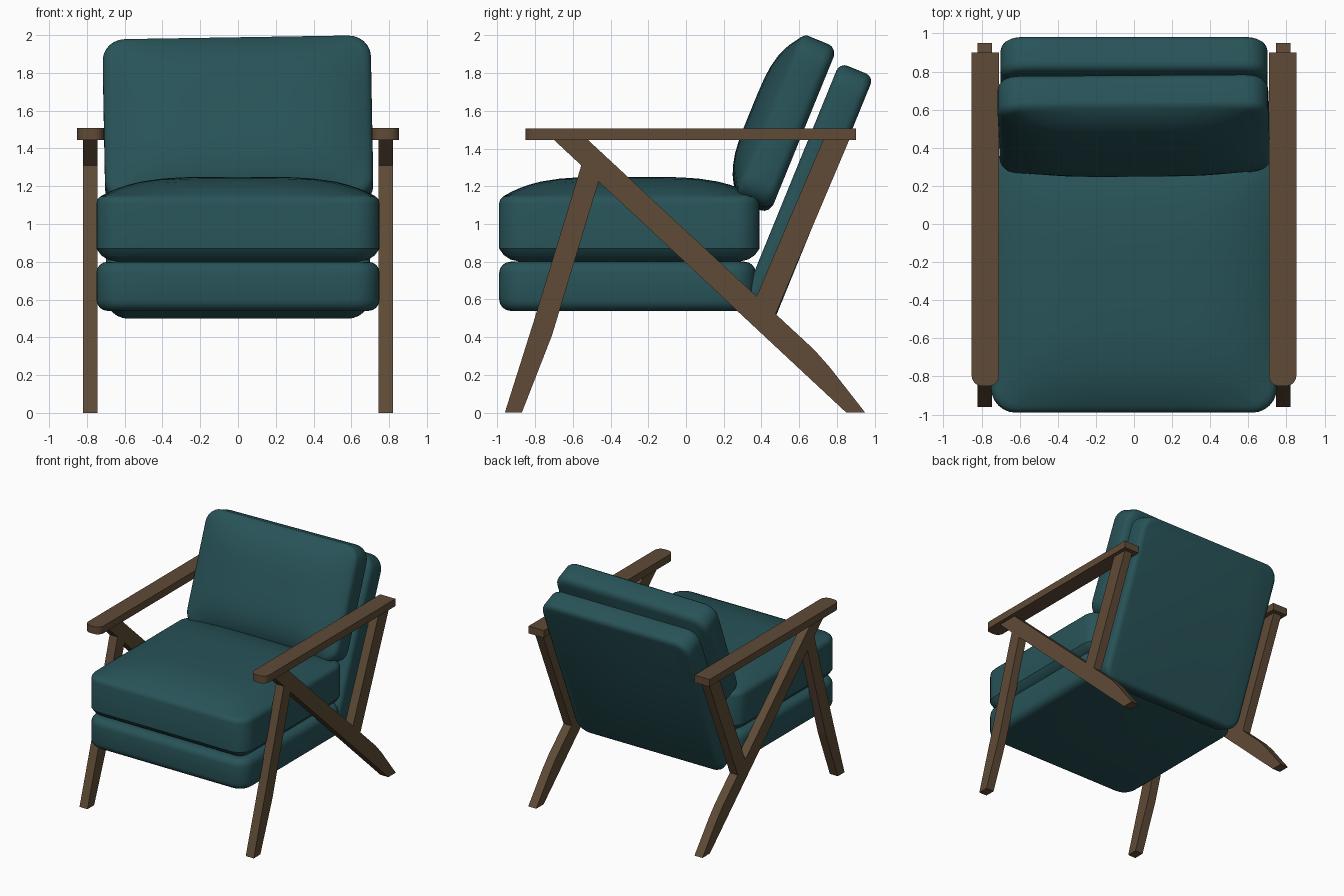
import bpy, bmesh, math
from mathutils import Matrix, Vector

cube = bpy.data.objects.get("Cube")
if cube:
    bpy.data.objects.remove(cube, do_unlink=True)


def material(name, rgb):
    m = bpy.data.materials.new(name)
    m.use_nodes = True
    m.diffuse_color = (*rgb, 1)
    bsdf = next(n for n in m.node_tree.nodes if n.type == "BSDF_PRINCIPLED")
    bsdf.inputs["Base Color"].default_value = (*rgb, 1)
    bsdf.inputs["Roughness"].default_value = 0.7
    return m


TEAL = material("teal fabric", (0.021, 0.087, 0.098))
WOOD = material("brown wood", (0.115, 0.070, 0.038))


def finish(name, bm, mat, smooth_angle=None):
    bmesh.ops.recalc_face_normals(bm, faces=bm.faces)
    mesh = bpy.data.meshes.new(name)
    bm.to_mesh(mesh)
    bm.free()
    mesh.materials.append(mat)
    ob = bpy.data.objects.new(name, mesh)
    bpy.context.collection.objects.link(ob)
    if smooth_angle:
        bpy.ops.object.select_all(action="DESELECT")
        ob.select_set(True)
        bpy.context.view_layer.objects.active = ob
        bpy.ops.object.shade_smooth_by_angle(angle=math.radians(smooth_angle))
    return ob


def rounded_rect(hw, hd, r, arc=6, side=8):
    """Outline points, with each straight side subdivided."""
    pts = []
    for k, (sx, sy) in enumerate([(1, 1), (-1, 1), (-1, -1), (1, -1)]):
        for i in range(arc + 1):
            a = math.pi / 2 * (k + i / arc)
            pts.append(Vector((sx * (hw - r) + r * math.cos(a),
                               sy * (hd - r) + r * math.sin(a))))
    out = []
    for i, p in enumerate(pts):
        out.append(p)
        if i % (arc + 1) == arc:
            q = pts[(i + 1) % len(pts)]
            out += [p.lerp(q, j / side) for j in range(1, side)]
    return out


def cushion(name, hw, hd, r, profile, crown, matrix):
    """Loft a rounded rectangle through (inset, height) steps, then crown the top."""
    bm = bmesh.new()
    rings = []
    for inset, z in profile:
        outline = rounded_rect(hw - inset, hd - inset, max(r - inset, 0.03))
        rings.append([bm.verts.new((p.x, p.y, z)) for p in outline])
    inset, top = profile[-1]
    outline = rounded_rect(hw - inset, hd - inset, max(r - inset, 0.03))
    for s in (0.97, 0.93, 0.88, 0.8, 0.7, 0.55, 0.4, 0.2):
        ring = []
        for p in outline:
            fx, fy = s * p.x / (hw - inset), s * p.y / (hd - inset)
            z = top + crown * (1 - fx ** 4) * (1 - fy ** 4)
            ring.append(bm.verts.new((p.x * s, p.y * s, z)))
        rings.append(ring)
    for a, b in zip(rings, rings[1:]):
        for i in range(len(a)):
            j = (i + 1) % len(a)
            bm.faces.new((a[i], a[j], b[j], b[i]))
    bm.faces.new(rings[0])
    bm.faces.new(rings[-1])
    bm.transform(matrix)
    return finish(name, bm, TEAL, 35)


def rounded_edges(height, r):
    """Profile of a slab with soft lower and upper edges."""
    steps = [math.pi / 2 * i / 4 for i in range(5)]
    low = [(r - r * math.sin(a), r - r * math.cos(a)) for a in steps]
    return low + [(i, height - z) for i, z in reversed(low)]


# Seat: base slab and crowned cushion
seat_y = -0.31
cushion("seat_base", 0.75, 0.68, 0.13, rounded_edges(0.26, 0.06), 0,
        Matrix.Translation((0, seat_y, 0.54)))
cushion("seat_cushion", 0.75, 0.69, 0.13,
        [(0.11, 0), (0.06, 0.012), (0.025, 0.035), (0, 0.07),
         (0, 0.31), (0.006, 0.33), (0.02, 0.345)], 0.105,
        Matrix.Translation((0, seat_y + 0.01, 0.80)))

# Back: both pieces lean by the same angle
LEAN = math.radians(22.2)


def leaned(along, behind, roll=0):
    s, c = math.sin(LEAN), math.cos(LEAN)
    pos = (0, along * s + behind * c, along * c - behind * s)
    return (Matrix.Translation(pos) @ Matrix.Rotation(math.pi / 2 - LEAN, 4, "X")
            @ Matrix.Rotation(roll, 4, "Z"))


cushion("back_panel", 0.70, 0.70, 0.12, rounded_edges(0.195, 0.045), 0,
        leaned(1.325, 0.248))
cushion("back_cushion", 0.71, 0.465, 0.12,
        [(0.05, 0), (0.02, 0.012), (0.005, 0.03), (0, 0.05),
         (0, 0.17), (0.006, 0.185), (0.02, 0.2)], 0.10,
        leaned(1.618, 0.012, math.radians(1)))


# Wooden frame: flat outlines extruded to a thickness
def extruded(name, pts, thickness):
    bm = bmesh.new()
    face = bm.faces.new([bm.verts.new(p) for p in pts])
    new = bmesh.ops.extrude_face_region(bm, geom=[face])["geom"]
    bmesh.ops.translate(bm, vec=thickness,
                        verts=[v for v in new if isinstance(v, bmesh.types.BMVert)])
    return finish(name, bm, WOOD)


FRAME = {
    "front_leg": [(-0.96, 0), (-0.87, 0), (-0.71, 0.41), (-0.46, 1.235), (-0.555, 1.31),
                  (-0.805, 0.49)],
    "rear_leg_brace": [(-0.70, 1.446), (0.85, 0), (0.95, 0), (0.76, 0.243),
                       (0.68, 0.333), (-0.52, 1.446)],
    "back_post": [(0.373, 0.614), (0.474, 0.522), (0.865, 1.446), (0.727, 1.446)],
}

for side, sign in (("left", 1), ("right", -1)):
    for part, outline in FRAME.items():
        extruded(f"{side}_{part}", [(sign * 0.745, y, z) for y, z in outline],
                 (sign * 0.075, 0, 0))
    # Armrest with rounded front corners and a square rear end
    r, half = 0.055, 0.072
    arm = [(half, 0.90), (-half, 0.90)]
    for k, sx in ((2, -1), (3, 1)):
        for i in range(7):
            a = math.pi / 2 * (k + i / 6)
            arm.append((sx * (half - r) + r * math.cos(a), -0.85 + r + r * math.sin(a)))
    extruded(f"{side}_armrest", [(sign * 0.78 + x, y, 1.445) for x, y in arm],
             (0, 0, 0.062))
